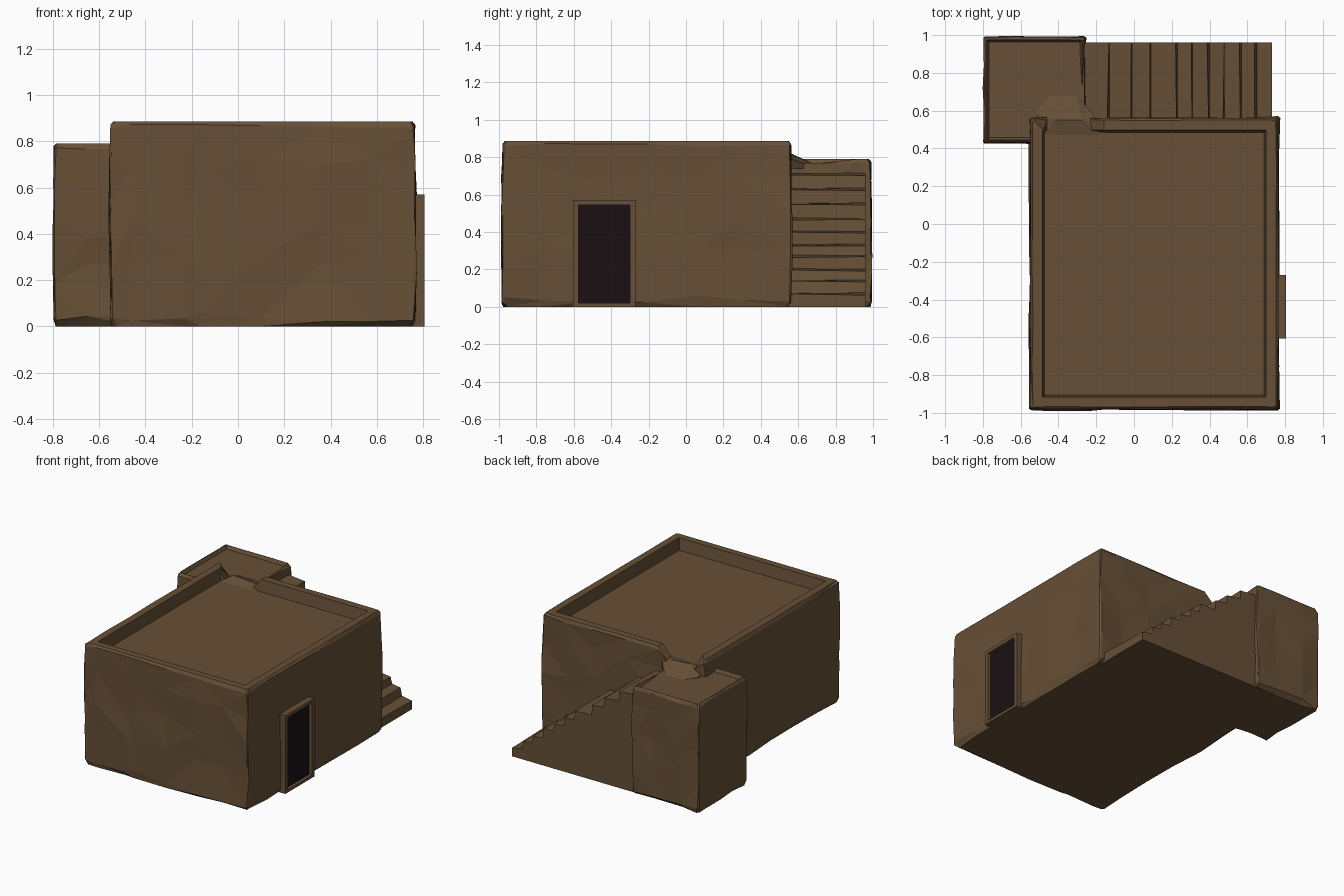
import bpy, bmesh, random

if "Cube" in bpy.data.objects:
    bpy.data.objects.remove(bpy.data.objects["Cube"])

random.seed(4)


def material(name, rgb):
    m = bpy.data.materials.new(name)
    m.diffuse_color = (*rgb, 1)
    m.use_nodes = True
    m.node_tree.nodes["Principled BSDF"].inputs["Base Color"].default_value = m.diffuse_color
    return m


MUD = material("mud_brick", (0.135, 0.08, 0.038))
DARK = material("dark_opening", (0.01, 0.005, 0.007))


def finish(name, bm, mat):
    bmesh.ops.remove_doubles(bm, verts=bm.verts, dist=0.0005)
    bmesh.ops.recalc_face_normals(bm, faces=bm.faces)
    me = bpy.data.meshes.new(name)
    bm.to_mesh(me)
    bm.free()
    me.materials.append(mat)
    ob = bpy.data.objects.new(name, me)
    bpy.context.collection.objects.link(ob)
    return ob


def ring(lo, hi, xs, ys, inset, rough, chamfer):
    """Outline of a block: points along four sides, each pushed in by a random amount."""
    x0, y0, x1, y1 = lo[0] + inset, lo[1] + inset, hi[0] - inset, hi[1] - inset
    c = chamfer
    X = [min(max(x, x0 + c), x1 - c) for x in [x0] + xs + [x1]]
    Y = [min(max(y, y0 + c), y1 - c) for y in [y0] + ys + [y1]]
    r = lambda: random.uniform(0, rough)
    return ([(x, y0 + r()) for x in X] + [(x1 - r(), y) for y in Y] +
            [(x, y1 - r()) for x in reversed(X)] + [(x0 + r(), y) for y in reversed(Y)])


def mud_block(name, lo, hi, xs, ys, top, floor, rim, notch):
    """Rough walls with a parapet; notch(x, y) marks where the parapet is broken down."""
    bm = bmesh.new()
    # inset, height, roughness, height jitter, corner chamfer
    levels = [(0.012, 0, 0.035, 0, 0.02), (0.004, 0.04, 0.01, 0.02, 0.015),
              (0.002, top * 0.3, 0.018, 0.05, 0.012), (0, top * 0.55, 0.018, 0.05, 0.012),
              (0.002, top * 0.8, 0.018, 0.04, 0.012), (0.008, top - 0.02, 0.006, 0.008, 0.012),
              (0.02, top, 0.006, 0, 0.012), (rim, top, 0, 0, 0.004),
              (rim + 0.012, floor, 0, 0, 0.002)]
    rings = []
    for inset, z, rough, zj, c in levels:
        row = []
        for x, y in ring(lo, hi, xs, ys, inset, rough, c):
            h = z + random.uniform(-zj, zj)
            if notch(x, y):
                h = min(h, floor + 0.004)
            row.append(bm.verts.new((x, y, h)))
        rings.append(row)
    n = len(rings[0])
    for a, b in zip(rings, rings[1:]):
        for i in range(n):
            j = (i + 1) % n
            bm.faces.new((a[i], a[j], b[j], b[i]))
    bmesh.ops.triangulate(bm, faces=bm.faces[:])
    bm.faces.new(rings[0][::-1])
    bm.faces.new(rings[-1])
    return finish(name, bm, MUD)


def box(name, lo, hi, mat):
    bm = bmesh.new()
    bmesh.ops.create_cube(bm, size=1)
    for v in bm.verts:
        v.co = [(a + b) / 2 + c * (b - a) for a, b, c in zip(lo, hi, v.co)]
    return finish(name, bm, mat)


# House with a sunken roof and a gap in the back parapet
mud_block("house", (-0.56, -0.992), (0.775, 0.572),
          [-0.46, -0.23, -0.16, 0.1, 0.35, 0.57], [-0.75, -0.5, -0.22, 0.05, 0.3],
          0.885, 0.80, 0.075, lambda x, y: y > 0.46 and -0.465 < x < -0.2)

# Stair landing, open towards the steps
mud_block("landing", (-0.805, 0.42), (-0.25, 1.0),
          [-0.65, -0.42], [0.58, 0.72, 0.92],
          0.79, 0.765, 0.025, lambda x, y: x > -0.35 and 0.55 < y < 0.9)

# Worn staircase: stepped profile swept across its width
edges = [0.73, 0.65, 0.57, 0.48, 0.40, 0.31, 0.23, 0.09, -0.01, -0.13]
heights = [0.07, 0.14, 0.20, 0.27, 0.33, 0.40, 0.47, 0.55, 0.63, 0.71]
bm = bmesh.new()
sides = []
for y in (0.53, 0.96):
    pts = [(-0.30, 0), (0.73, 0)]
    for i, (x, h) in enumerate(zip(edges, heights)):
        back = edges[i + 1] if i < 9 else -0.30
        wear = random.uniform(0, 0.015) if i else 0
        pts += [(x - wear, h - random.uniform(0, 0.01)), (back, h + random.uniform(0, 0.008))]
    sides.append([bm.verts.new((x, y, z)) for x, z in pts])
a, b = sides
for i in range(len(a)):
    j = (i + 1) % len(a)
    bm.faces.new((a[i], a[j], b[j], b[i]))
bm.faces.new(a)
bm.faces.new(b[::-1])
finish("staircase", bm, MUD)

# Mud ramp from the landing through the parapet gap
bm = bmesh.new()
outline = [(-0.47, 0.47, 0.80), (-0.17, 0.47, 0.80), (-0.20, 0.56, 0.79),
           (-0.25, 0.62, 0.77), (-0.31, 0.68, 0.765), (-0.45, 0.68, 0.765), (-0.52, 0.59, 0.77)]
crest = [bm.verts.new(p) for p in [(-0.42, 0.55, 0.825), (-0.27, 0.55, 0.815)]]
rim = [bm.verts.new(p) for p in outline]
low = [bm.verts.new((x, y, 0.74)) for x, y, z in outline]
for i in range(7):
    j = (i + 1) % 7
    near = crest[1] if i in (1, 2, 3) else crest[0]
    if i in (0, 4):
        bm.faces.new((rim[i], rim[j], crest[1], crest[0]) if i == 0
                     else (rim[i], rim[j], crest[0], crest[1]))
    else:
        bm.faces.new((rim[i], rim[j], near))
    bm.faces.new((low[i], low[j], rim[j], rim[i]))
bm.faces.new(low[::-1])
finish("parapet_ramp", bm, MUD)

# Doorway: two jambs, lintel, sill and dark opening
Y0, Y1, W = -0.605, -0.27, 0.03
for name, lo, hi in (("door_jamb_front", (Y0, 0), (Y0 + W, 0.57)),
                     ("door_jamb_back", (Y1 - W, 0), (Y1, 0.57)),
                     ("door_lintel", (Y0 + W, 0.545), (Y1 - W, 0.57)),
                     ("door_sill", (Y0 + W, 0), (Y1 - W, 0.02))):
    box(name, (0.74, *lo), (0.805, *hi), MUD)
box("door_opening", (0.74, Y0 + W, 0.02), (0.782, Y1 - W, 0.545), DARK)
